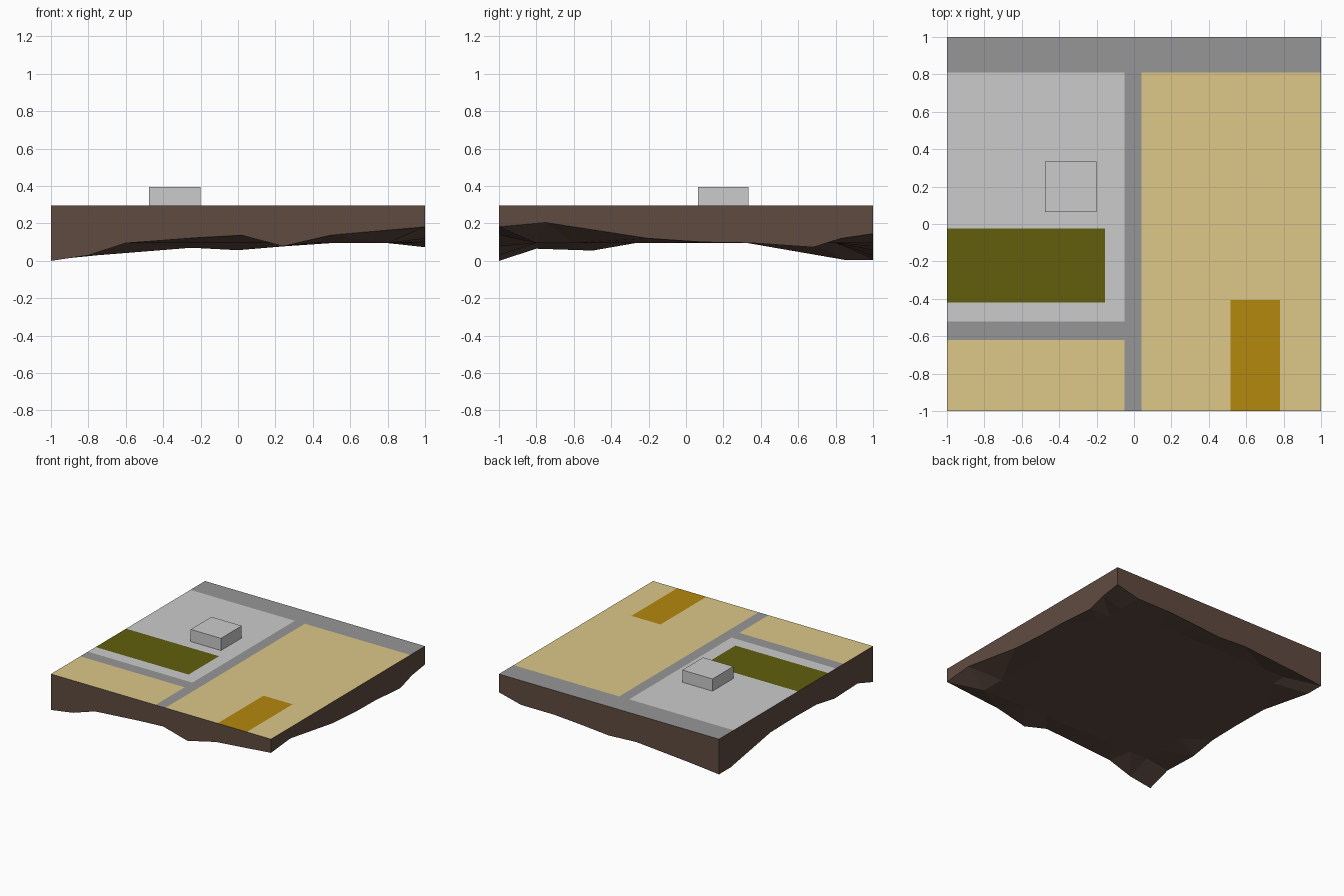
import bpy, bmesh

if "Cube" in bpy.data.objects:
    bpy.data.objects.remove(bpy.data.objects["Cube"])

TOP = 0.295


def material(name, rgb):
    lin = [((c / 255 + 0.055) / 1.055) ** 2.4 for c in rgb]
    mat = bpy.data.materials.new(name)
    mat.diffuse_color = (*lin, 1)
    mat.use_nodes = True
    mat.node_tree.nodes["Principled BSDF"].inputs["Base Color"].default_value = mat.diffuse_color
    return mat


def finish(name, bm, mat=None):
    mesh = bpy.data.meshes.new(name)
    bm.to_mesh(mesh)
    bm.free()
    obj = bpy.data.objects.new(name, mesh)
    bpy.context.collection.objects.link(obj)
    if mat:
        mesh.materials.append(mat)
    return obj


def tiles(name, rects, mat=None):
    """Flat ground area made of x0, x1, y0, y1 rectangles."""
    bm = bmesh.new()
    for x0, x1, y0, y1 in rects:
        corners = [(x0, y0), (x1, y0), (x1, y1), (x0, y1)]
        bm.faces.new([bm.verts.new((x, y, TOP)) for x, y in corners])
    bmesh.ops.remove_doubles(bm, verts=bm.verts, dist=1e-5)
    return finish(name, bm, mat)


# Ground areas, meeting edge to edge
path = material("path_grey", (150, 150, 150))
sand = material("sand", (221, 200, 136))
tiles("paths", [(-1, 1, .81, 1), (-.05, .04, -1, .81), (-1, -.05, -.62, -.52)], path)
tiles("sand_right", [(.04, .515, -1, .81), (.78, 1, -1, .81), (.515, .78, -.405, .81)], sand)
tiles("sand_front_left", [(-1, -.05, -1, -.62)], sand)
tiles("paved_yard", [(-1, -.05, -.025, .81), (-1, -.05, -.52, -.42), (-.155, -.05, -.42, -.025)])
tiles("grass_bed", [(-1, -.155, -.42, -.025)], material("olive", (98, 95, 13)))
tiles("gold_plot", [(.515, .78, -1, -.405)], material("gold", (180, 136, 13)))

# Earth: ragged lower edge along each side, counter-clockwise
front = [(-1, .0), (-.8, .03), (-.6, .095), (-.2, .125), (.02, .137), (.24, .078), (.5, .138)]
right = [(-1, .182), (-.75, .205), (-.2, .12), (.1, .1), (.35, .096), (.68, .073), (.83, .12)]
back = [(1, .145), (.8, .095), (.5, .095), (.25, .078), (0, .057), (-.25, .07), (-.75, .03)]
left = [(1, .005), (.85, .005), (.33, .095), (.0, .1), (-.27, .095), (-.5, .055), (-.8, .065)]
edge = ([(x, -1, z) for x, z in front] + [(1, y, z) for y, z in right]
        + [(x, 1, z) for x, z in back] + [(-1, y, z) for y, z in left])

bm = bmesh.new()
rim = [bm.verts.new((x, y, TOP)) for x, y, z in edge]
low = [bm.verts.new(p) for p in edge]
inner = [bm.verts.new((x * .8, y * .8, .095)) for x, y, z in edge]
n = len(edge)
under = []
for i in range(n):
    j = (i + 1) % n
    bm.faces.new((rim[i], low[i], low[j], rim[j]))
    under.append(bm.faces.new((low[i], inner[i], inner[j], low[j])))
bm.faces.new(inner[::-1])
bmesh.ops.triangulate(bm, faces=under)
bm.normal_update()
finish("earth_base", bm, material("earth_brown", (95, 75, 65)))

# Small block standing on the yard
bm = bmesh.new()
bmesh.ops.create_cube(bm, size=1)
bmesh.ops.scale(bm, vec=(.275, .27, .1), verts=bm.verts)
block = finish("block", bm)
block.location = (-.338, .2, TOP + .05)
